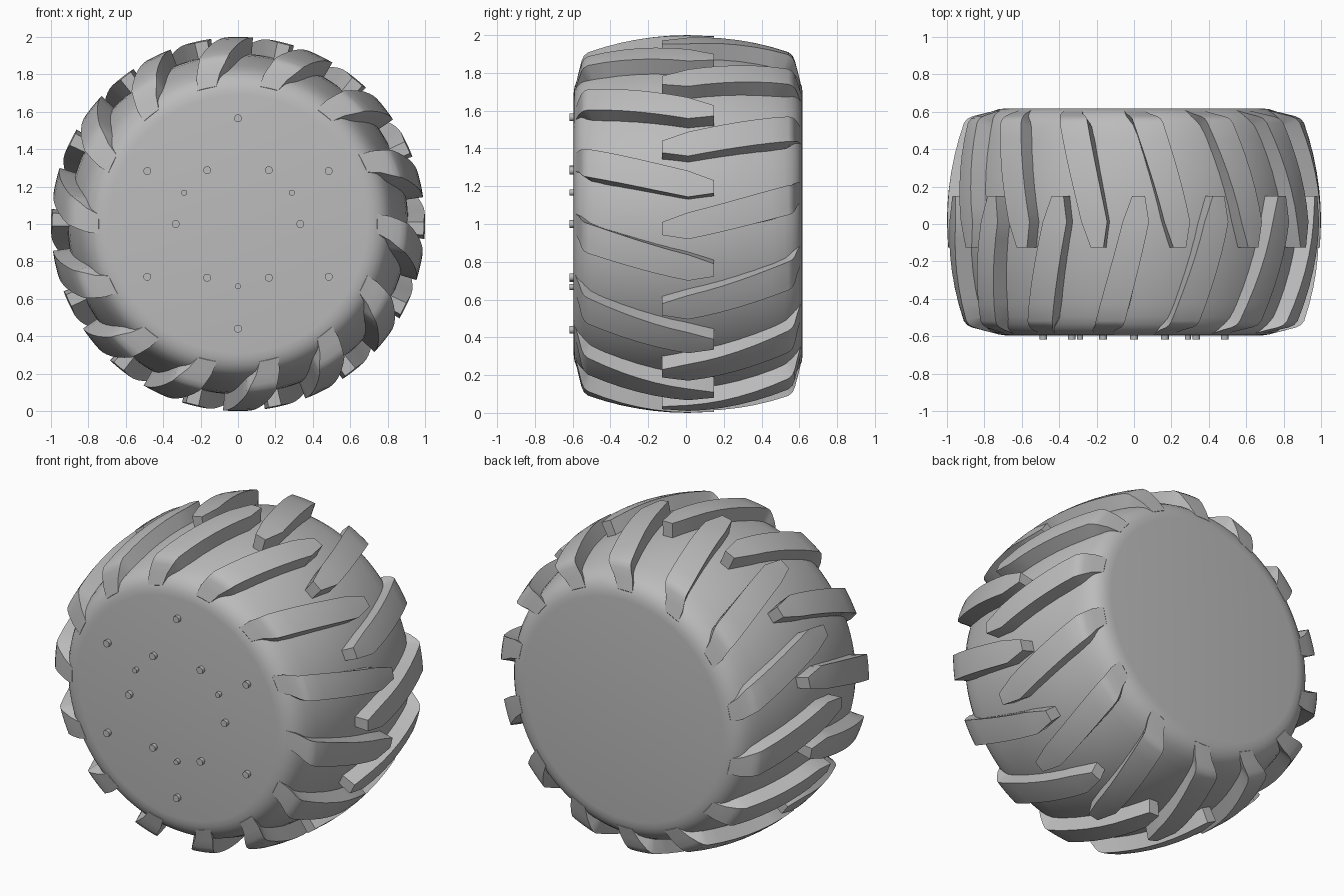
import bpy, bmesh
from math import sin, cos, radians, pi
from mathutils import Matrix

if "Cube" in bpy.data.objects:
    bpy.data.objects.remove(bpy.data.objects["Cube"])

MID = 0.0115      # tyre centre plane along y
HALF = 0.6065     # half width
LUGS = 14         # lugs on each side
STEP = 360 / LUGS

grey = bpy.data.materials.new("grey_rubber")
grey.use_nodes = True
COLOUR = (0.5, 0.5, 0.5, 1)
grey.diffuse_color = COLOUR
grey.node_tree.nodes["Principled BSDF"].inputs["Base Color"].default_value = COLOUR


def finish(bm, name, angle=35):
    bmesh.ops.recalc_face_normals(bm, faces=bm.faces)
    mesh = bpy.data.meshes.new(name)
    bm.to_mesh(mesh)
    bm.free()
    mesh.materials.append(grey)
    obj = bpy.data.objects.new(name, mesh)
    bpy.context.collection.objects.link(obj)
    bpy.ops.object.select_all(action='DESELECT')
    obj.select_set(True)
    bpy.context.view_layer.objects.active = obj
    bpy.ops.object.shade_smooth_by_angle(angle=radians(angle))
    return obj


def polar(r, deg, y):
    a = radians(deg)
    return (r * sin(a), MID + y, 1 + r * cos(a))


def loft(bm, rings):
    """Skin closed rings of points and cap both ends."""
    rings = [[bm.verts.new(p) for p in ring] for ring in rings]
    n = len(rings[0])
    for a, b in zip(rings, rings[1:]):
        for i in range(n):
            j = (i + 1) % n
            bm.faces.new((a[i], a[j], b[j], b[i]))
    bm.faces.new(rings[0])
    bm.faces.new(rings[-1][::-1])


def crown(y, r):
    return r - 0.09 * (y / 0.53) ** 2


# Tyre body: crowned tread, rounded shoulders, flat side discs
shoulder = [(0.69, HALF), (0.725, 0.602), (0.757, 0.591), (0.785, 0.572), (0.805, 0.548)]
half = shoulder + [(crown(y, 0.91), y) for y in (0.51, 0.44, 0.36, 0.27, 0.18, 0.09)]
profile = half + [(0.91, 0)] + [(r, -y) for r, y in reversed(half)]
bm = bmesh.new()
SEG = 128
loft(bm, [[polar(r, 360 * i / SEG, y) for i in range(SEG)] for r, y in profile])
finish(bm, "tyre_body", 40)

# Lug sections: offset from centre plane, outer radius, start and end angle
sections = [(0.138, crown(0.138, 1), -0.6, 3.4), (0, 1, -3.5, 4.6)]
for k in range(1, 7):
    t = k / 6
    y = -0.53 * t
    bend = 0.8 * t + 0.2 * t * t
    sections.append((y, crown(y, 1), -3.5 - 9.5 * bend, 4.6 - 7.6 * bend))
sections += [(-0.552, 0.892, -13.5, -3.6), (-0.565, 0.865, -14.3, -4.6),
             (-0.578, 0.815, -15.8, -6.8), (-0.596, 0.745, -17, -9)]


def lug_ring(y, r, a, b, turn, side):
    cols = [a + (b - a) * i / 4 + turn for i in range(5)]
    outer = [polar(r, c, y * side) for c in cols]
    inner = [polar(r - 0.13, c, max(y, -0.5) * side) for c in reversed(cols)]
    return outer + inner


# Tread lugs: mirrored to the back and turned half a step
for name, side, offset in (("front_lugs", 1, 0), ("back_lugs", -1, STEP / 2)):
    bm = bmesh.new()
    for k in range(LUGS):
        loft(bm, [lug_ring(*s, k * STEP + offset, side) for s in sections])
    finish(bm, name)

# Small studs on the front disc
large = [(0, 0.565), (0, -0.56), (0.333, 0), (0.485, 0.283), (0.485, -0.282),
         (0.165, 0.288), (0.165, -0.287)]
small = [(0.288, 0.167), (0, -0.333)]
bm = bmesh.new()
for spots, radius in ((large, 0.021), (small, 0.016)):
    for x, z in spots:
        for sx in ({x, -x} if x else {0}):
            place = Matrix.Translation((sx, -0.598, 1 + z)) @ Matrix.Rotation(pi / 2, 4, 'X')
            bmesh.ops.create_cone(bm, cap_ends=True, segments=16, radius1=radius,
                                  radius2=radius, depth=0.04, matrix=place)
finish(bm, "front_studs")
